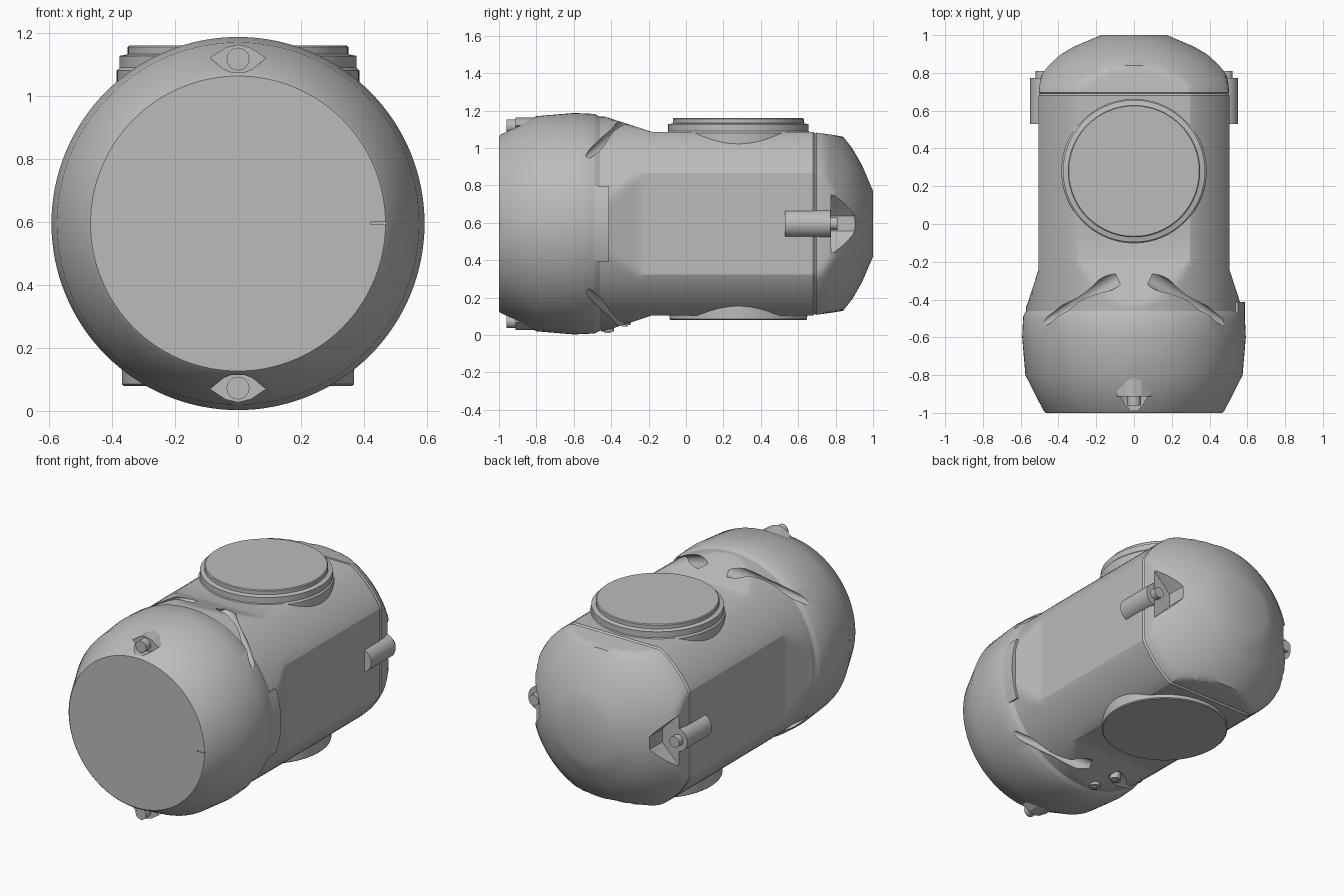
import bpy, bmesh, math
from mathutils import Vector

cube = bpy.data.objects.get("Cube")
if cube:
    bpy.data.objects.remove(cube, do_unlink=True)

CZ = 0.595          # height of the long axis
SIDES = 128
FREE = 9.0          # clamp value that leaves a ring round

grey = bpy.data.materials.new("cast_grey")
grey.use_nodes = True
grey.diffuse_color = (0.5, 0.5, 0.5, 1)
grey.node_tree.nodes["Principled BSDF"].inputs["Base Color"].default_value = (0.5, 0.5, 0.5, 1)


def finish(name, bm):
    bmesh.ops.recalc_face_normals(bm, faces=bm.faces[:])
    mesh = bpy.data.meshes.new(name)
    bm.to_mesh(mesh)
    bm.free()
    mesh.materials.append(grey)
    ob = bpy.data.objects.new(name, mesh)
    bpy.context.collection.objects.link(ob)
    return ob


def skin(name, rings):
    """Skin closed rings of points and cap both ends."""
    bm = bmesh.new()
    loops = [[bm.verts.new(p) for p in ring] for ring in rings]
    n = len(loops[0])
    for a, b in zip(loops, loops[1:]):
        for i in range(n):
            j = (i + 1) % n
            bm.faces.new((a[i], a[j], b[j], b[i]))
    bm.faces.new(loops[0][::-1])
    bm.faces.new(loops[-1])
    return finish(name, bm)


def flatted_shell(name, rows, steps):
    """Round shell along y, shaved flat at |x| = fx and |z| = fz."""
    dense = [rows[0]]
    for a, b in zip(rows, rows[1:]):
        k = steps if min(a[2], b[2]) < FREE else 1
        for s in range(1, k + 1):
            dense.append([p + (q - p) * s / k for p, q in zip(a, b)])
    rings = []
    for y, r, fx, fz in dense:
        ring = []
        for i in range(SIDES):
            t = math.tau * i / SIDES
            x, z = r * math.cos(t), r * math.sin(t)
            ring.append((max(-fx, min(fx, x)), y, CZ + max(-fz, min(fz, z))))
        rings.append(ring)
    return skin(name, rings)


def prism(name, outline, y0, y1):
    """Extrude an (x, z) outline along y."""
    return skin(name, [[(x, y, z) for x, z in outline] for y in (y0, y1)])


def rod(name, start, end, r0, r1=None, sides=32):
    """Cylinder or cone between two points."""
    start, end = Vector(start), Vector(end)
    q = (end - start).to_track_quat('Z', 'Y')
    rings = []
    for c, r in ((start, r0), (end, r0 if r1 is None else r1)):
        rings.append([c + q @ Vector((r * math.cos(math.tau * i / sides),
                                      r * math.sin(math.tau * i / sides), 0))
                      for i in range(sides)])
    return skin(name, rings)


def turned(name, rows, cx, cy):
    """Upright lathe from (radius, z) rows."""
    return skin(name, [[(cx + r * math.cos(math.tau * i / 96),
                         cy + r * math.sin(math.tau * i / 96), z)
                        for i in range(96)] for r, z in rows])


def cut(target, cutter):
    cutter.hide_render = True
    mod = target.modifiers.new("cut", 'BOOLEAN')
    mod.operation, mod.solver, mod.object = 'DIFFERENCE', 'EXACT', cutter
    bpy.context.view_layer.objects.active = target
    bpy.ops.object.modifier_apply(modifier=mod.name)
    bpy.data.objects.remove(cutter, do_unlink=True)


def smooth(ob, angle=25):
    bpy.ops.object.select_all(action='DESELECT')
    ob.select_set(True)
    bpy.context.view_layer.objects.active = ob
    bpy.ops.object.shade_smooth_by_angle(angle=math.radians(angle))


# Main housing: round front head running into a body with four flats
housing = flatted_shell("housing", [
    (-1.0, 0.468, FREE, FREE), (-0.99, 0.478, FREE, FREE),
    (-0.8, 0.575, FREE, FREE), (-0.6, 0.592, FREE, FREE),
    (-0.49, 0.587, FREE, FREE), (-0.46, 0.572, 0.58, 0.58),
    (-0.41, 0.573, 0.56, 0.565), (-0.24, 0.575, 0.505, 0.51),
    (-0.18, 0.575, 0.505, 0.49), (0.68, 0.575, 0.505, 0.49),
    (0.69, 0.565, 0.497, 0.482)], 6)

# Domed rear cap
cap = flatted_shell("rear_cap", [
    (0.69, 0.565, 0.497, 0.482), (0.697, 0.574, 0.504, 0.487),
    (0.74, 0.557, 0.5, 0.481), (0.79, 0.515, 0.49, 0.474),
    (0.84, 0.465, 0.48, 0.466), (0.89, 0.402, 0.47, 0.46),
    (0.94, 0.315, 0.47, 0.46), (1.0, 0.175, 0.47, 0.46)], 2)

# Front screws in eye-shaped pockets, above and below
for side, word in ((1, "top"), (-1, "bottom")):
    eye = [(-0.09, 0.525), (-0.045, 0.49), (-0.02, 0.48), (0.02, 0.48), (0.045, 0.49),
           (0.09, 0.525), (0.04, 0.558), (0, 0.568), (-0.04, 0.558)]
    outline = [(x, CZ + side * r) for x, r in eye]
    cut(housing, prism("pocket_cutter", outline, -1.1, -0.91))
    prism(word + "_screw_boss", outline, -0.912, -0.79)
    z = CZ + side * 0.522
    smooth(rod(word + "_front_screw", (0, -0.96, z), (0, -0.85, z), 0.036))

    # Slanted grooves where the body meets the head
    for sx in (1, -1):
        cut(housing, rod("groove_cutter", (sx * 0.10, -0.29, CZ + side * 0.555),
                         (sx * 0.49, -0.53, CZ + side * 0.36), 0.045, 0.018, 24))

# Side fittings with a screw facing backwards in a cap recess
for sx, word in ((1, "left"), (-1, "right")):
    wedge = [(0.38, -0.04), (0.41, -0.075), (0.62, -0.28),
             (0.62, 0.28), (0.41, 0.075), (0.38, 0.04)]
    cut(cap, prism("recess_cutter", [(sx * x, CZ + z) for x, z in wedge], 0.775, 1.1))
    lug = [(0.42, -0.075), (0.42, 0.075)]
    lug += [(0.475 + 0.075 * math.sin(math.pi * i / 16),
             0.075 * math.cos(math.pi * i / 16)) for i in range(17)]
    smooth(prism(word + "_lug", [(sx * x, CZ + z) for x, z in lug], 0.53, 0.772))
    smooth(rod(word + "_rear_screw", (sx * 0.487, 0.7, CZ), (sx * 0.487, 0.81, CZ), 0.034))

# Round ports
smooth(turned("top_port", [(0.385, 0.9), (0.385, 1.08), (0.376, 1.09), (0.376, 1.127),
                           (0.358, 1.13), (0.35, 1.133), (0.35, 1.155), (0.345, 1.16)], 0, 0.28))
smooth(turned("bottom_port", [(0.362, 0.08), (0.368, 0.085), (0.372, 0.3)], 0, 0.28))

# Curved marker tab on the left of the head
arc = [math.radians(a) for a in range(-20, 21, 2)]
section = [(r * math.cos(a), CZ + r * math.sin(a))
           for r, order in ((0.5, arc), (0.587, arc[::-1])) for a in order]
smooth(prism("marker_tab", section, -0.55, -0.413))

# Thin index mark on the front face
mark = [(0.42, 0.592), (0.475, 0.592), (0.475, 0.6), (0.42, 0.6)]
cut(housing, prism("mark_cutter", mark, -1.05, -0.995))

# Small plugs underneath, between port and head
for x, y, z in ((-0.13, -0.33, 0.066), (-0.05, -0.42, 0.03)):
    smooth(rod("underside_plug", (x, y, z + 0.08), (x, y, z - 0.012), 0.034))
    smooth(rod("underside_plug_core", (x, y, z), (x, y, z - 0.02), 0.016))

smooth(housing)
smooth(cap)
